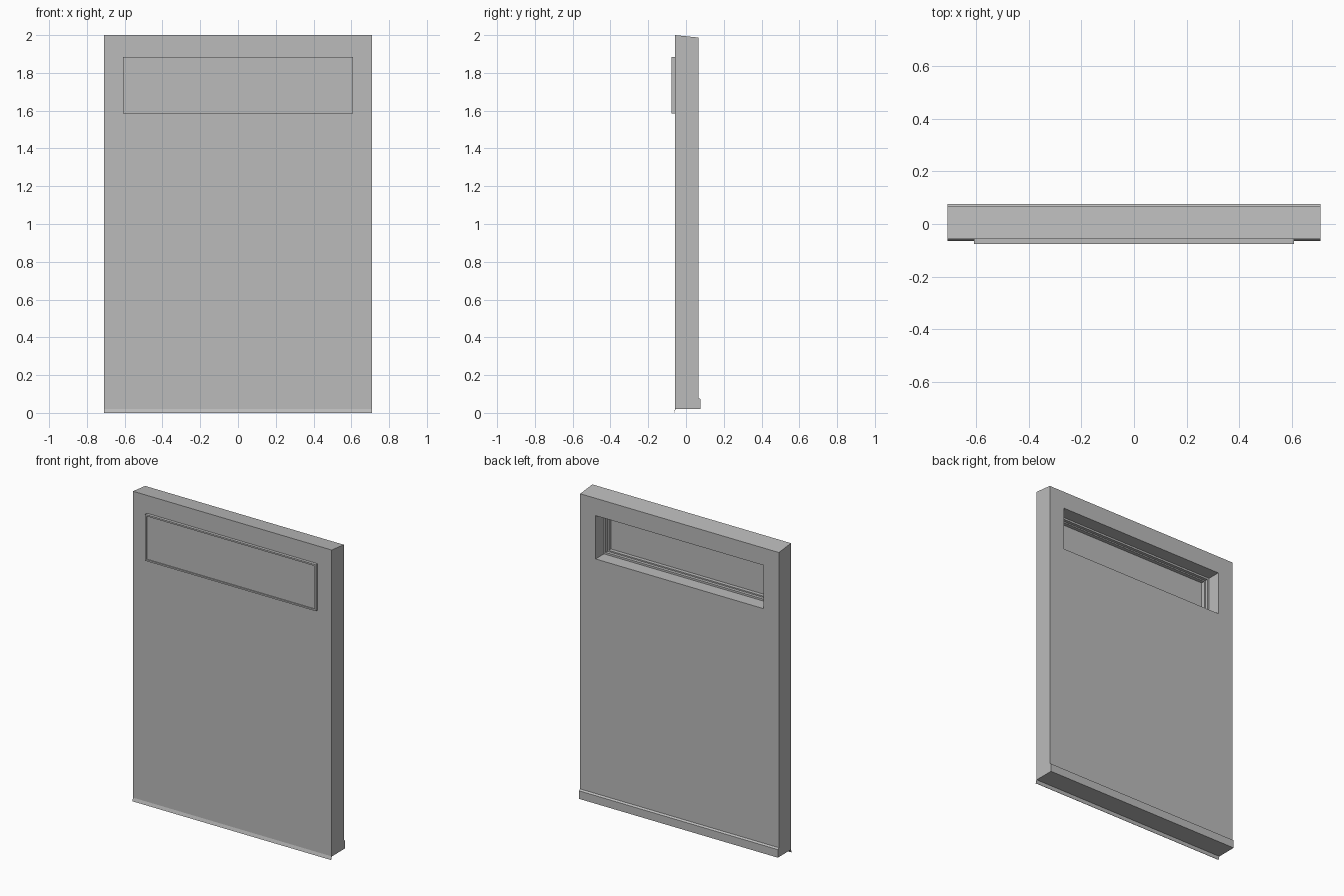
import bpy
import bmesh

cube = bpy.data.objects.get("Cube")
if cube:
    bpy.data.objects.remove(cube, do_unlink=True)

# Single flat grey
grey = bpy.data.materials.new("plain_grey")
grey.use_nodes = True
colour = (0.5, 0.5, 0.5, 1)
grey.diffuse_color = colour
grey.node_tree.nodes["Principled BSDF"].inputs["Base Color"].default_value = colour

HALF_WIDTH = 0.71
FRONT, BACK = -0.058, 0.066
WINDOW_Z = 1.735


def finish(bm, name):
    bmesh.ops.recalc_face_normals(bm, faces=bm.faces)
    mesh = bpy.data.meshes.new(name)
    bm.to_mesh(mesh)
    bm.free()
    mesh.materials.append(grey)
    obj = bpy.data.objects.new(name, mesh)
    bpy.context.collection.objects.link(obj)
    return obj


def extrude_profile(name, points, half_width):
    """Sweep a closed (y, z) profile along x."""
    bm = bmesh.new()
    face = bm.faces.new([bm.verts.new((-half_width, y, z)) for y, z in points])
    moved = bmesh.ops.extrude_face_region(bm, geom=[face])["geom"]
    verts = [v for v in moved if isinstance(v, bmesh.types.BMVert)]
    bmesh.ops.translate(bm, verts=verts, vec=(2 * half_width, 0, 0))
    return finish(bm, name)


def box(name, half_x, half_z, y0, y1):
    low, high = WINDOW_Z - half_z, WINDOW_Z + half_z
    return extrude_profile(name, [(y0, low), (y1, low), (y1, high), (y0, high)], half_x)


def ring(name, outer, inner, y0, y1):
    """Rectangular frame around the window centre, sizes as half extents."""
    bm = bmesh.new()
    loops = []
    for (hx, hz), y in ((outer, y0), (outer, y1), (inner, y1), (inner, y0)):
        loops.append([bm.verts.new((sx * hx, y, WINDOW_Z + sz * hz))
                      for sx, sz in ((-1, -1), (1, -1), (1, 1), (-1, 1))])
    for k in range(4):
        a, b = loops[k], loops[(k + 1) % 4]
        for i in range(4):
            j = (i + 1) % 4
            bm.faces.new((a[i], a[j], b[j], b[i]))
    return finish(bm, name)


# Wall slab with sloped top and a sloped ledge along the foot of the back
wall = extrude_profile("wall_panel", [
    (FRONT, 0.02), (0.077, 0.02), (0.077, 0.072), (BACK, 0.08),
    (BACK, 1.987), (FRONT, 2.0)], HALF_WIDTH)

# Window opening cut through the wall
cutter = box("window_cutter", 0.6, 0.14, -0.2, 0.2)
cutter.hide_render = True
cut = wall.modifiers.new("window_opening", "BOOLEAN")
cut.object = cutter
cut.solver = "EXACT"
bpy.context.view_layer.update()
evaluated = wall.evaluated_get(bpy.context.evaluated_depsgraph_get())
wall_mesh = bpy.data.meshes.new_from_object(evaluated)
wall.modifiers.clear()
wall.data = wall_mesh
bpy.data.objects.remove(cutter, do_unlink=True)

# Stepped window frame: front trim, then a lip inside the opening
ring("window_trim", (0.61, 0.15), (0.6, 0.14), -0.077, FRONT)
ring("window_inner_frame", (0.6, 0.14), (0.588, 0.128), -0.066, -0.02)
ring("window_glazing_bead", (0.588, 0.128), (0.58, 0.12), -0.066, -0.04)

# Window pane
box("window_pane", 0.6, 0.14, -0.07, -0.064)

# Thin drip strip below the front edge
extrude_profile("drip_strip", [
    (FRONT, 0.021), (-0.065, 0.0), (-0.063, 0.0), (FRONT + 0.003, 0.021)], HALF_WIDTH)
